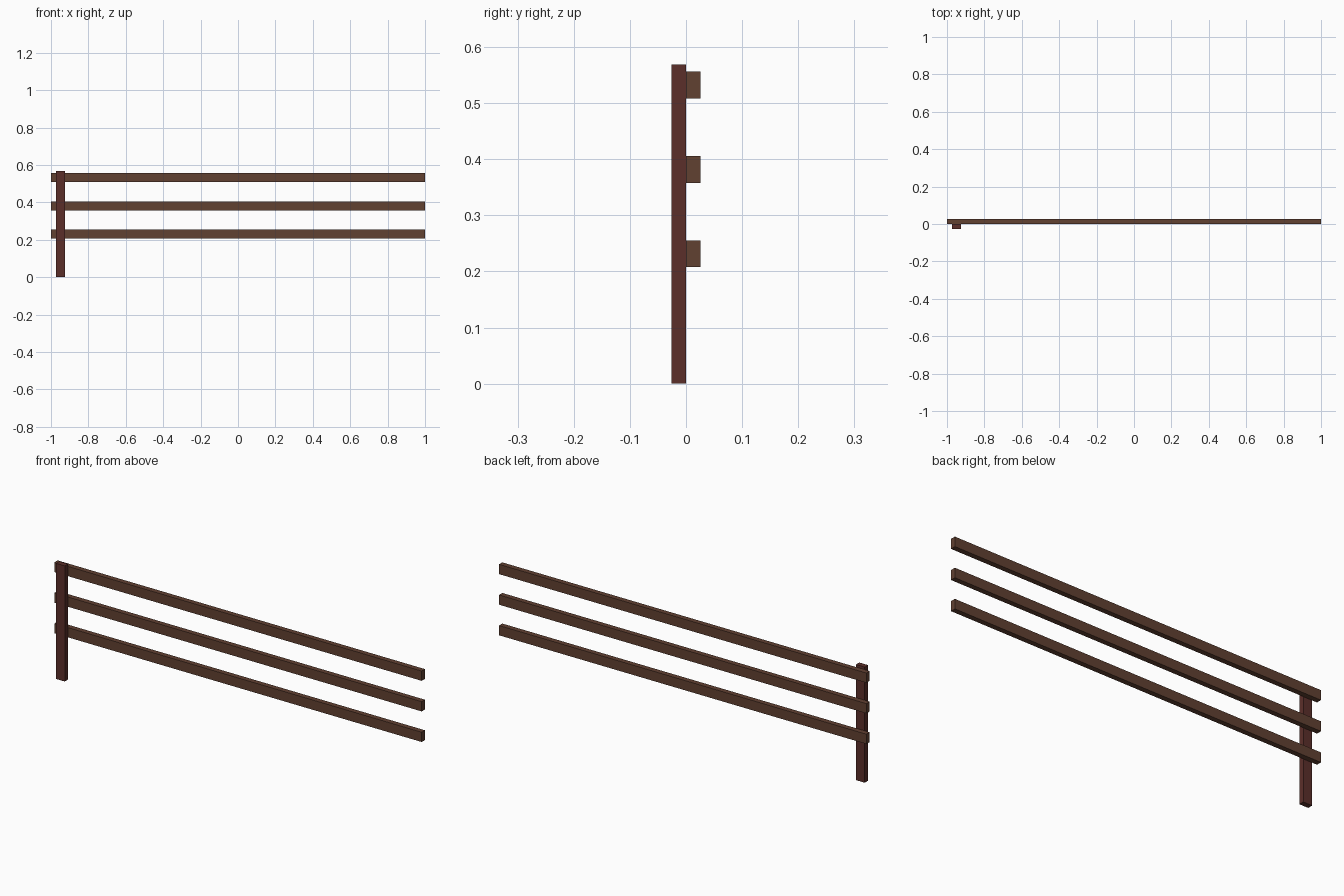
import bpy

if "Cube" in bpy.data.objects:
    bpy.data.objects.remove(bpy.data.objects["Cube"])


def material(name, color):
    mat = bpy.data.materials.new(name)
    mat.diffuse_color = (*color, 1)
    mat.use_nodes = True
    mat.node_tree.nodes["Principled BSDF"].inputs["Base Color"].default_value = mat.diffuse_color
    return mat


def box(name, low, high, mat):
    center = [(a + b) / 2 for a, b in zip(low, high)]
    bpy.ops.mesh.primitive_cube_add(size=1, location=center)
    obj = bpy.context.object
    obj.name = name
    obj.scale = [b - a for a, b in zip(low, high)]
    bpy.ops.object.transform_apply(location=False, rotation=False, scale=True)
    obj.data.materials.append(mat)
    return obj


post_wood = material("dark_red_wood", (0.105, 0.028, 0.023))
rail_wood = material("brown_wood", (0.12, 0.052, 0.031))
DEPTH = 0.0255

# Single upright post at the left end
box("post", (-0.973, -DEPTH, 0), (-0.925, 0, 0.569), post_wood)

# Three evenly spaced rails fixed to the back of the post
for i in range(3):
    z = 0.2315 + i * 0.1505
    box(f"rail_{i + 1}", (-1, 0, z - 0.024), (1, DEPTH, z + 0.024), rail_wood)
